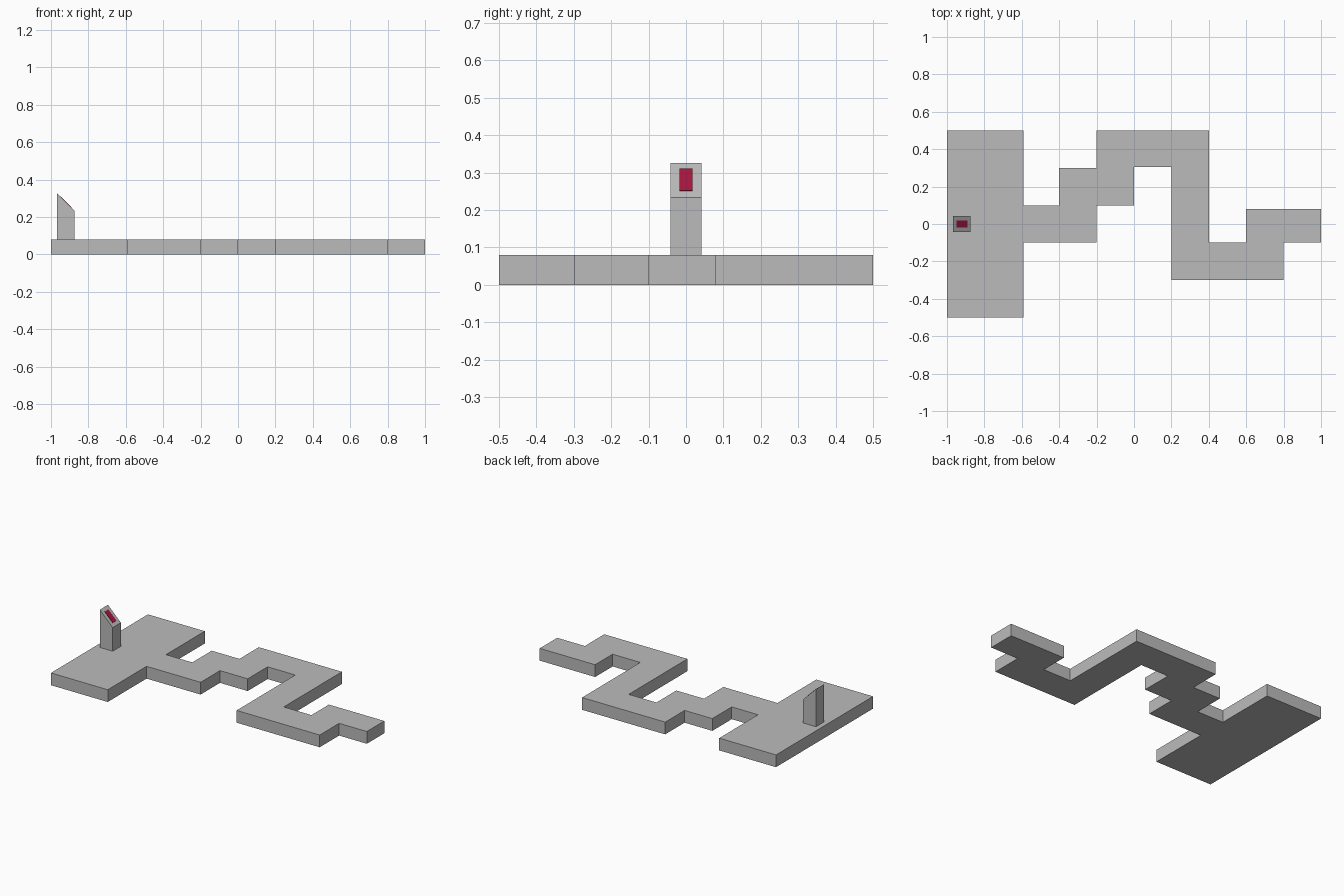
import bpy
import bmesh
from mathutils import Vector

cube = bpy.data.objects.get("Cube")
if cube:
    bpy.data.objects.remove(cube, do_unlink=True)


def material(name, color):
    mat = bpy.data.materials.new(name)
    mat.use_nodes = True
    mat.diffuse_color = color
    mat.node_tree.nodes["Principled BSDF"].inputs["Base Color"].default_value = color
    return mat


def prism(name, profile, depth, mat):
    """Extrude a closed 3D profile along the depth vector."""
    bm = bmesh.new()
    face = bm.faces.new([bm.verts.new(p) for p in profile])
    result = bmesh.ops.extrude_face_region(bm, geom=[face], use_keep_orig=True)
    moved = [g for g in result["geom"] if isinstance(g, bmesh.types.BMVert)]
    bmesh.ops.translate(bm, verts=moved, vec=depth)
    bmesh.ops.recalc_face_normals(bm, faces=bm.faces)
    mesh = bpy.data.meshes.new(name)
    bm.to_mesh(mesh)
    bm.free()
    mesh.materials.append(mat)
    obj = bpy.data.objects.new(name, mesh)
    bpy.context.collection.objects.link(obj)
    return obj


grey = material("stone grey", (0.5, 0.5, 0.5, 1))
crimson = material("crimson", (0.4, 0.008, 0.05, 1))

# Wide platform with a winding walkway, one continuous slab
deck_height = 0.08
outline = [
    (-1, -0.5), (-0.59, -0.5), (-0.59, -0.1), (-0.2, -0.1), (-0.2, 0.1),
    (0, 0.1), (0, 0.305), (0.2, 0.305), (0.2, -0.3), (0.8, -0.3),
    (0.8, -0.1), (1, -0.1), (1, 0.08), (0.6, 0.08), (0.6, -0.1),
    (0.4, -0.1), (0.4, 0.5), (-0.2, 0.5), (-0.2, 0.3), (-0.4, 0.3),
    (-0.4, 0.1), (-0.59, 0.1), (-0.59, 0.5), (-1, 0.5),
]
prism("walkway_deck", [(x, y, 0) for x, y in outline], (0, 0, deck_height), grey)

# Pedestal with a slanted top
back, front, half = -0.968, -0.875, 0.042
high, low = 0.326, 0.234
side = [(back, deck_height), (front, deck_height), (front, low), (back, high)]
prism("pedestal", [(x, -half, z) for x, z in side], (0, 2 * half, 0), grey)

# Thin screen lying on the slant
top_edge, bottom_edge = Vector((back, 0, high)), Vector((front, 0, low))
normal = Vector((high - low, 0, front - back)).normalized()
upper, lower = top_edge.lerp(bottom_edge, 0.19), top_edge.lerp(bottom_edge, 0.82)
w = Vector((0, 0.018, 0))
prism("pedestal_screen", [upper - w, lower - w, lower + w, upper + w], normal * 0.003, crimson)
